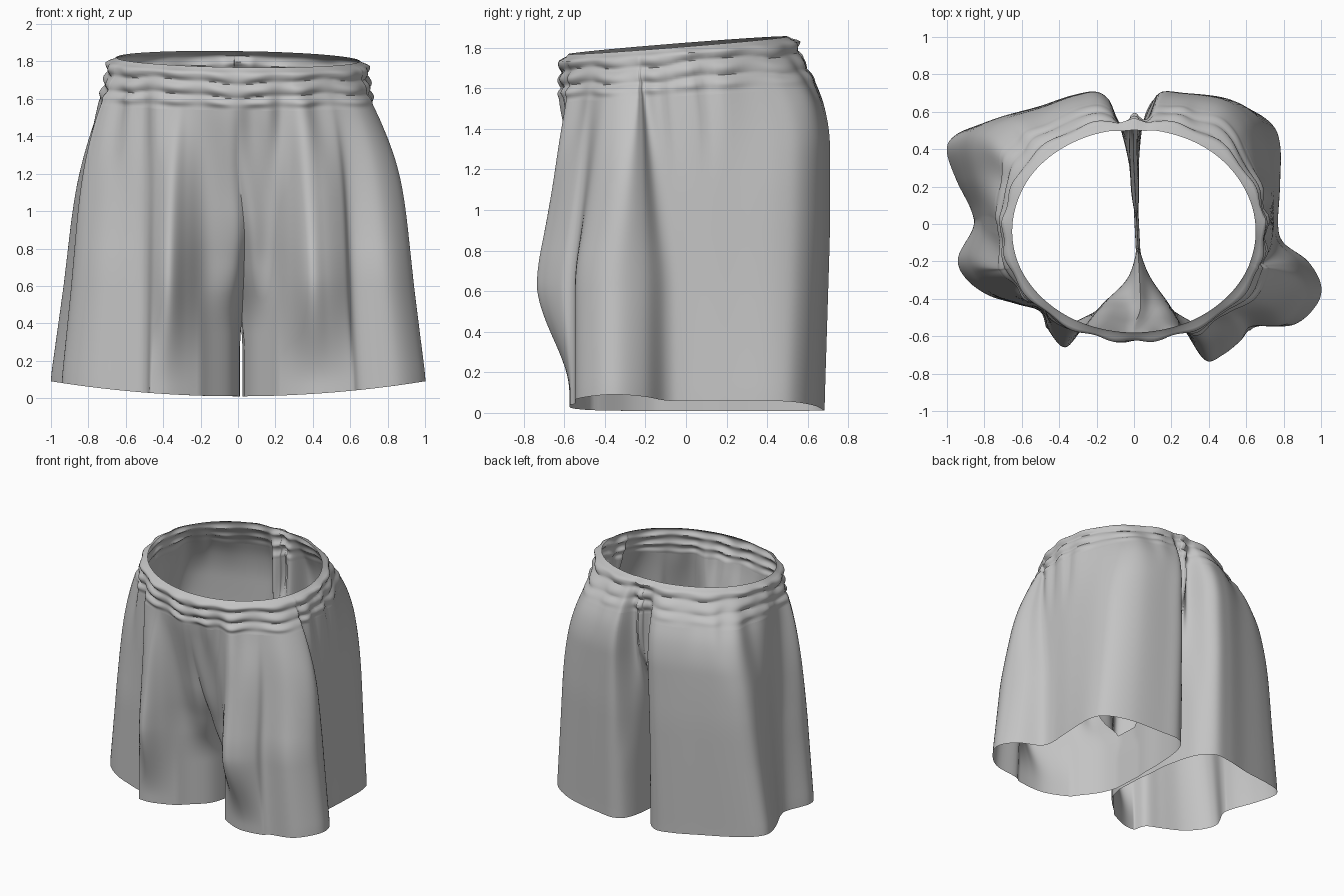
import bpy
import bmesh
from math import sin, cos, pi, atan2, exp
from mathutils import Vector

cube = bpy.data.objects.get("Cube")
if cube:
    bpy.data.objects.remove(cube, do_unlink=True)

fabric = bpy.data.materials.new("grey fabric")
fabric.use_nodes = True
grey = (0.55, 0.55, 0.55, 1)
fabric.diffuse_color = grey
fabric.node_tree.nodes["Principled BSDF"].inputs["Base Color"].default_value = grey

WAIST_X, WAIST_Y, CENTRE_Y = 0.65, 0.54, -0.04
BAND_TOP, BAND_END, CROTCH = 1.815, 1.57, 0.45
SUBDIV, INNER_COLS = 7, 4

# Leg outlines seen from above: front seam, round the side, back, inner thigh
LEFT_LEG = [(0, -.12), (.06, -.28), (.18, -.43), (.28, -.58), (.4, -.73), (.5, -.7),
            (.6, -.62), (.65, -.55), (.85, -.54), (.97, -.44), (1, -.33),
            (.93, -.2), (.8, -.1), (.77, 0), (.78, .2), (.78, .45),
            (.72, .58), (.55, .67), (.3, .7), (.15, .7), (.07, .58),
            (.03, .35), (.02, .15), (0, 0)]
RIGHT_LEG = [(0, -.12), (.06, -.29), (.18, -.43), (.28, -.56), (.38, -.66), (.46, -.58),
             (.5, -.47), (.62, -.43), (.78, -.38), (.9, -.29), (.94, -.18),
             (.86, -.02), (.87, .08), (.95, .25), (1, .42), (.95, .51),
             (.8, .57), (.55, .63), (.35, .69), (.2, .7), (.09, .58),
             (.03, .35), (.02, .15), (0, 0)]

# How far the cloth has flared from waist to leg outline, as (height, amount)
FLARE_SIDE = [(0, 1.01), (.5, .86), (1, .71), (1.2, .62), (1.4, .46), (1.6, .24), (1.75, 0)]
FLARE_FRONT = [(0, 1), (.7, 1), (.95, .72), (1.3, .38), (1.57, .1), (1.75, 0)]
FLARE_BACK = [(0, .85), (.9, 1), (1.4, 1), (1.58, .7), (1.7, .25), (1.78, 0)]
# The centre seam drops in a U from the waist, front and back, to the crotch
SEAM_FRONT = [(.45, 1), (.6, .65), (.9, .32), (1.3, .12), (1.6, 0)]
SEAM_BACK = [(.45, 1), (.6, .75), (.9, .42), (1.2, .05), (1.4, -.12), (1.6, -.1), (1.78, 0)]


def smooth(a, b, value):
    t = min(max((value - a) / (b - a), 0), 1)
    return t * t * (3 - 2 * t)


def lookup(table, z):
    for (z0, a), (z1, b) in zip(table, table[1:]):
        if z <= z1:
            return a + (b - a) * max(0, z - z0) / (z1 - z0)
    return table[-1][1]


def flare(table, z):
    """Table value with its corners rounded off."""
    return sum(lookup(table, z + i * .03) for i in range(-3, 4)) / 7


def waist_angle(x, y, back):
    """Angle on the waist ellipse that an outline point hangs from."""
    if x == 0:
        return pi / 2 if back else -pi / 2
    if x < .4:
        y = max(y, .6) if back else min(y, -.6)
    angle = atan2((y - CENTRE_Y) / WAIST_Y, x / WAIST_X)
    if x > .6:
        angle -= .2 * exp(-((y + .1) / .15) ** 2)
    return angle


def smooth_outline(points):
    """Catmull-Rom curve through (x, y, waist angle)."""
    half = len(points) / 2
    p = [Vector((x, y, waist_angle(x, y, i > half))) for i, (x, y) in enumerate(points)]
    p = [2 * p[0] - p[1]] + p + [2 * p[-1] - p[-2]]
    curve = []
    for a, b, c, d in zip(p, p[1:], p[2:], p[3:]):
        for i in range(SUBDIV):
            t = i / SUBDIV
            curve.append((b * 2 + (c - a) * t + (a * 2 - b * 5 + c * 4 - d) * t * t
                          + (b * 3 - a - c * 3 + d) * t ** 3) / 2)
    return curve + [p[-2]]


def cloth_point(sample, z, side, at_centre):
    x, y, angle = sample
    world = angle if side > 0 else pi - angle
    # Elastic rolls on the waistband, gathers just under it
    rolls = abs(sin(pi * (BAND_TOP - z) / .08 + .4 * sin(5 * world) + .2 * sin(13 * world)))
    puff = .03 + .02 * rolls * (1 + .4 * sin(17 * world + sin(4 * world)))
    puff *= smooth(BAND_TOP, 1.785, z)
    puff += (.04 - puff) * smooth(1.62, BAND_END, z)
    gather = smooth(1.78, 1.55, z) * smooth(1.05, 1.5, z)
    puff += .016 * gather * sin(17 * world + 2 * sin(5 * world))
    wx = (WAIST_X + puff) * cos(angle)
    wy = CENTRE_Y + (WAIST_Y + puff) * sin(angle)
    # Lower front tucks in toward the hem
    limit = -.57 + .17 * exp(-(x / .3) ** 2)
    if y < limit:
        y += (limit - y) * .9 * smooth(.65, .05, z)
    # Blend from the side flare to the centre seam
    if angle < 0:
        amount, seam, near = flare(FLARE_FRONT, z), flare(SEAM_FRONT, z), smooth(.25, 0, x)
    else:
        amount, seam, near = flare(FLARE_BACK, z), flare(SEAM_BACK, z), smooth(.15, .03, x)
    px = wx + (x - wx) * flare(FLARE_SIDE, z)
    py = wy + (y - wy) * (amount + (seam - amount) * near)
    gap = .012 * smooth(CROTCH, .25, z)
    px = 0 if at_centre and z >= CROTCH else max(px, gap)
    pz = z + (.08 * py - .015 * side * px) * smooth(1.2, 1.8, z)
    pz += (.01 + .08 * px * px) * max(0, 1 - z / .6)
    # The legs meet slightly off centre
    drift = (.02 - .05 * (py + .1)) * exp(-(px / .15) ** 2) * smooth(1.3, .8, z)
    return Vector((side * px + drift, py, pz))


def cloth(name, heights):
    bm = bmesh.new()
    for side, outline in ((1, LEFT_LEG), (-1, RIGHT_LEG)):
        samples = smooth_outline(outline)
        last = len(samples) - 1
        rows = []
        for z in heights:
            pts = [cloth_point(s, z, side, i in (0, last)) for i, s in enumerate(samples)]
            # A short inner strip closes the ring below the crotch
            if z <= CROTCH:
                pts += [pts[last].lerp(pts[0], i / INNER_COLS)
                        for i in range(1, INNER_COLS + 1)]
            rows.append([bm.verts.new(p) for p in pts])
        for upper, lower in zip(rows, rows[1:]):
            for i in range(min(len(upper), len(lower)) - 1):
                quad = [upper[i], lower[i], lower[i + 1], upper[i + 1]]
                bm.faces.new(quad if side > 0 else quad[::-1])
    bmesh.ops.remove_doubles(bm, verts=bm.verts, dist=.0005)
    mesh = bpy.data.meshes.new(name)
    bm.to_mesh(mesh)
    bm.free()
    mesh.materials.append(fabric)
    obj = bpy.data.objects.new(name, mesh)
    bpy.context.collection.objects.link(obj)
    bpy.ops.object.select_all(action="DESELECT")
    obj.select_set(True)
    bpy.context.view_layer.objects.active = obj
    bpy.ops.object.shade_smooth_by_angle(angle=pi / 3)


def steps(start, end, count):
    return [start + (end - start) * i / count for i in range(count + 1)]


# Elastic waistband, then the hips and both legs
cloth("waistband", steps(BAND_TOP, BAND_END, 24))
cloth("shorts_body", steps(BAND_END, CROTCH, 36)[:-1] + steps(CROTCH, 0, 16))
